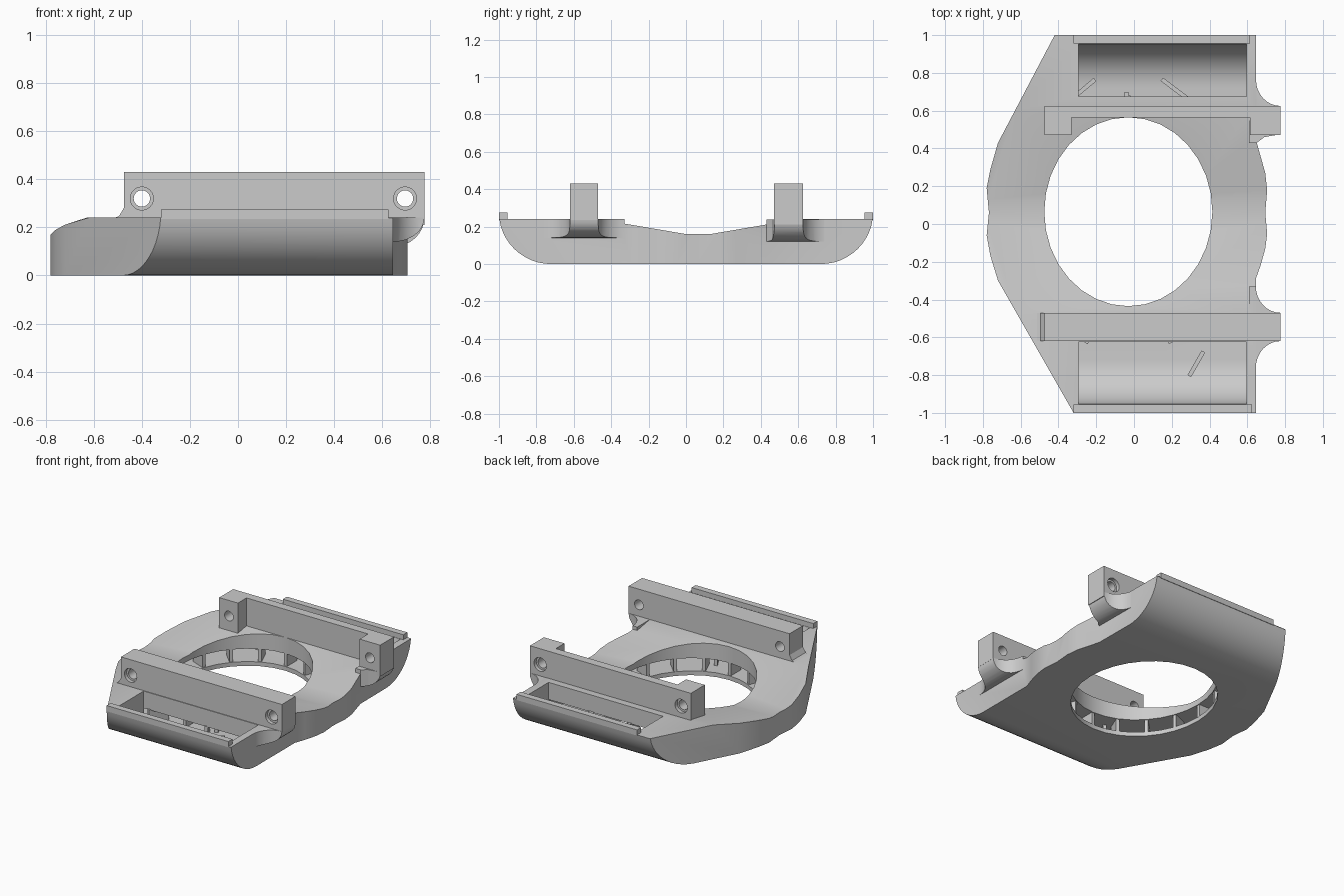
import bpy, bmesh, math
from mathutils import Matrix, Vector

if "Cube" in bpy.data.objects:
    bpy.data.objects.remove(bpy.data.objects["Cube"])

grey = bpy.data.materials.new("plain grey")
grey.use_nodes = True
grey.diffuse_color = (0.6, 0.6, 0.6, 1)
grey.node_tree.nodes["Principled BSDF"].inputs["Base Color"].default_value = (0.6, 0.6, 0.6, 1)


def prism(name, pts, axis, lo, hi):
    """Extrude a 2D outline along one axis; the outline uses the other two in order."""
    def place(p, t):
        c = list(p)
        c.insert("xyz".index(axis), t)
        return c
    bm = bmesh.new()
    base = bm.faces.new([bm.verts.new(place(p, lo)) for p in pts])
    ext = bmesh.ops.extrude_face_region(bm, geom=[base])
    shift = Vector(place((0, 0), hi - lo))
    bmesh.ops.translate(bm, vec=shift, verts=[v for v in ext["geom"] if isinstance(v, bmesh.types.BMVert)])
    bmesh.ops.recalc_face_normals(bm, faces=bm.faces)
    mesh = bpy.data.meshes.new(name)
    bm.to_mesh(mesh)
    bm.free()
    mesh.materials.append(grey)
    obj = bpy.data.objects.new(name, mesh)
    bpy.context.scene.collection.objects.link(obj)
    return obj


def box(name, x0, x1, y0, y1, z0, z1):
    return prism(name, [(x0, y0), (x1, y0), (x1, y1), (x0, y1)], "z", z0, z1)


def combine(obj, other, op):
    """Apply a boolean and discard the second shape."""
    mod = obj.modifiers.new("cut", "BOOLEAN")
    mod.operation, mod.object, mod.solver = op, other, "EXACT"
    bpy.context.view_layer.update()
    result = bpy.data.meshes.new_from_object(obj.evaluated_get(bpy.context.evaluated_depsgraph_get()))
    obj.modifiers.clear()
    obj.data = result
    bpy.data.objects.remove(other)
    return obj


def arc(cx, cy, rx, ry, a0, a1, n):
    angles = [math.radians(a0 + (a1 - a0) * i / n) for i in range(n + 1)]
    return [(cx + rx * math.cos(a), cy + ry * math.sin(a)) for a in angles]


def trough(ry, rz):
    """Floor line with rounded ends, front to back."""
    return arc(-0.72, 0.275, ry, rz, 180, 270, 12) + arc(0.72, 0.275, ry, rz, 270, 360, 12)


# Body: plan outline crossed with the side profile
outline = [(-0.32, -1), (0.645, -1), (0.645, -0.29), (0.67, -0.22), (0.695, -0.13), (0.705, -0.05),
           (0.695, 0.06), (0.705, 0.18), (0.695, 0.27), (0.65, 0.43), (0.645, 1), (-0.42, 1),
           (-0.72, 0.43), (-0.76, 0.29), (-0.78, 0.19), (-0.768, 0.06), (-0.78, -0.06),
           (-0.76, -0.17), (-0.72, -0.3)]
body = prism("duct_body", outline, "z", -0.1, 0.6)
top_line = [(1, 0.24), (0.6, 0.24), (0.13, 0.16), (0, 0.16), (-0.47, 0.24), (-1, 0.24)]
side = trough(0.28, 0.275)[1:-1] + top_line
combine(body, prism("side_profile", side, "x", -1, 1), "INTERSECT")

# Ears under the right-hand bar ends, filleted into the wall
ear_plans = [
    [(0.61, -0.76)] + arc(0.775, -0.76, 0.13, 0.14, 180, 90, 8)
    + arc(0.775, -0.33, 0.13, 0.14, 270, 180, 8) + [(0.61, -0.33)],
    [(0.61, 0.43), (0.65, 0.43), (0.69, 0.46), (0.775, 0.475)]
    + arc(0.775, 0.765, 0.13, 0.14, 270, 180, 8) + [(0.61, 0.765)],
]
for plan, drop, top in zip(ear_plans, (0.10, 0.12), (0.24, 0.239)):
    ear = prism("ear", plan, "z", 0, top)
    under = [(0.5, 0.5), (0.5, 0.24 - drop)] + arc(0.645, 0.24, 0.13, drop, -90, 0, 8) + [(0.775, 0.5)]
    combine(ear, prism("ear_curve", under, "y", -1, 1), "INTERSECT")
    combine(body, ear, "UNION")

# Inner air channel with an open pocket at each end
inner = [(-0.295, -0.97), (0.595, -0.97), (0.595, -0.3), (0.65, -0.1), (0.65, 0.2), (0.595, 0.43),
         (0.595, 0.97), (-0.295, 0.97), (-0.295, 0.67), (-0.5, 0.66), (-0.67, 0.4), (-0.73, 0.2),
         (-0.73, -0.06), (-0.67, -0.28), (-0.48, -0.61), (-0.295, -0.62)]
channel = prism("channel", inner, "z", -0.1, 0.6)
inner_side = trough(0.235, 0.245) + [(0.955, 0.5), (0.675, 0.5), (0.675, 0.12),
                                     (-0.625, 0.12), (-0.625, 0.5), (-0.955, 0.5)]
combine(channel, prism("channel_side", inner_side, "x", -1, 1), "INTERSECT")
combine(body, channel, "DIFFERENCE")

# Round fan opening
CX, CY, RX, RY = -0.03, 0.065, 0.445, 0.5
ring = arc(CX, CY, RX, RY, 11.25, 371.25, 32)[:-1]
combine(body, prism("fan_opening", ring, "z", -0.2, 0.6), "DIFFERENCE")

# Mounting bars
foot = [(-0.525, 0.235), (-0.495, 0.247), (-0.475, 0.28), (-0.475, 0.43), (0.775, 0.43), (0.775, 0.235)]
front_bar = prism("front_bar", foot, "y", -0.62, -0.47)
plan = [(-0.475, 0.47), (-0.33, 0.47), (-0.33, 0.565), (0.615, 0.565), (0.615, 0.47),
        (0.775, 0.47), (0.775, 0.625), (-0.475, 0.625)]
back_bar = prism("back_bar", plan, "z", 0.21, 0.43)

# Screw holes with a counterbore on each outer face
for x in (-0.4, 0.695):
    for bar, y0, y1 in ((front_bar, -0.64, -0.595), (back_bar, 0.6, 0.65)):
        for radius, lo, hi in ((0.034, -0.9, 0.9), (0.048, y0, y1)):
            bore = prism("bore", arc(x, 0.32, radius, radius, 0, 360, 24)[:-1], "y", lo, hi)
            combine(bar, bore, "DIFFERENCE")

# Lips along both ends
front_lip = box("front_lip", -0.32, 0.625, -1, -0.955, 0.235, 0.275)
back_lip = box("back_lip", -0.32, 0.615, 0.955, 1, 0.235, 0.275)


def vane(name, x, y, angle, length):
    obj = box(name, -length / 2, length / 2, -0.011, 0.011, 0.025, 0.125)
    obj.data.transform(Matrix.Translation((x, y, 0)) @ Matrix.Rotation(angle, 4, "Z"))
    return obj


# Vanes around the opening
parts = [body, front_bar, back_bar, front_lip, back_lip]
for i in range(16):
    a = math.tau * i / 16 + math.pi / 2
    parts.append(vane("ring_vane", CX + (RX + 0.06) * math.cos(a), CY + (RY + 0.06) * math.sin(a), a, 0.11))

# Slanted deflectors near the pockets
for x, y, deg, length in ((-0.26, 0.72, 40, 0.14), (0.215, 0.715, -37, 0.17), (-0.04, 0.65, 90, 0.1),
                          (0.33, -0.74, 60, 0.15), (-0.22, -0.57, 60, 0.14), (0.16, -0.57, 120, 0.14)):
    parts.append(vane("deflector", x, y, math.radians(deg), length))

# Smooth the curves, keep the edges
bpy.ops.object.select_all(action="DESELECT")
for obj in parts:
    obj.select_set(True)
bpy.context.view_layer.objects.active = body
bpy.ops.object.shade_smooth_by_angle(angle=math.radians(25))
